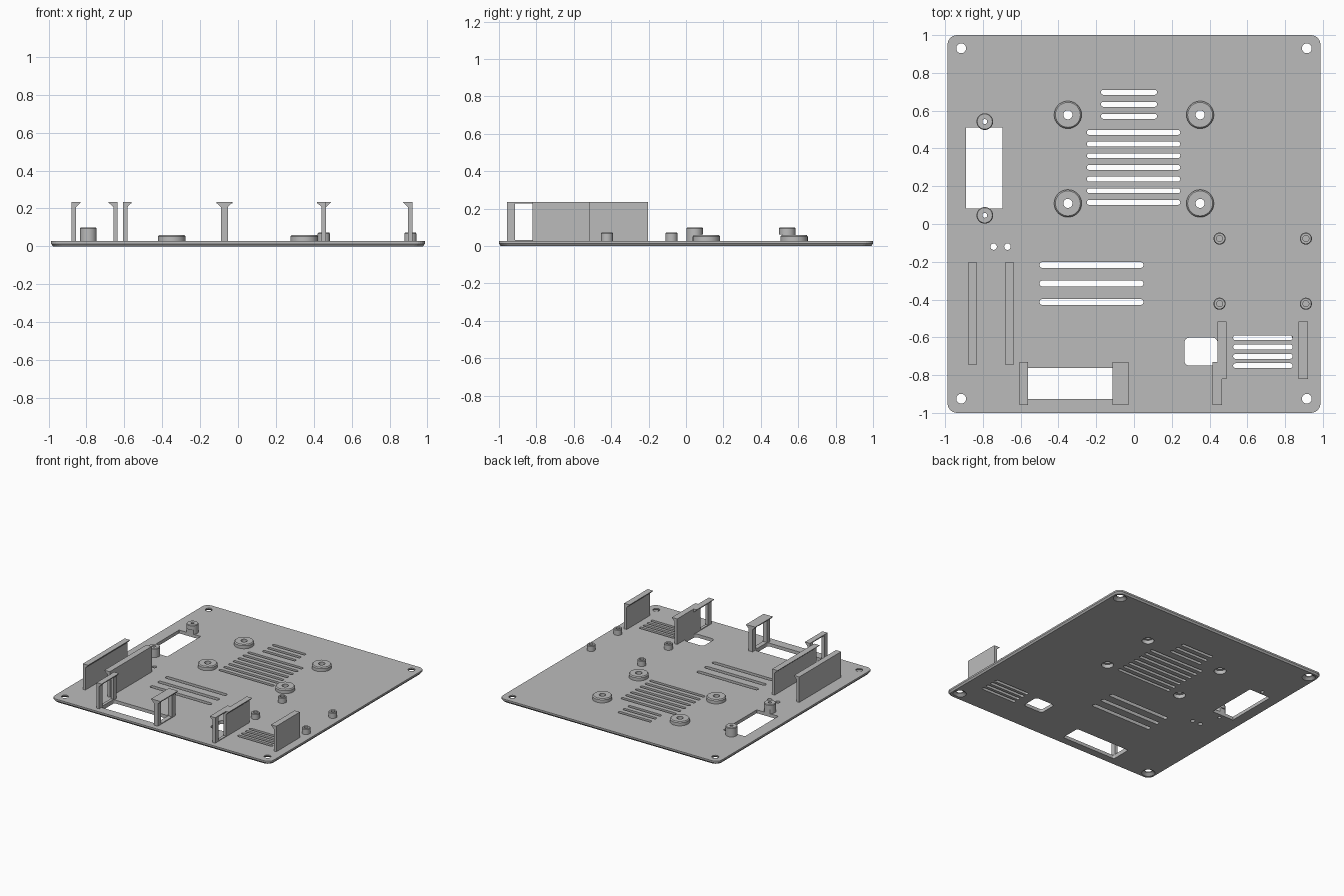
import bpy, bmesh, math
from mathutils import Vector

if "Cube" in bpy.data.objects:
    bpy.data.objects.remove(bpy.data.objects["Cube"], do_unlink=True)

T = 0.027      # plate thickness
TOP = 0.235    # top of the walls
LIP = 0.208    # where the hooked lip starts

grey = bpy.data.materials.new("plain grey")
grey.use_nodes = True
grey.diffuse_color = (0.5, 0.5, 0.5, 1)
grey.node_tree.nodes["Principled BSDF"].inputs["Base Color"].default_value = (0.5, 0.5, 0.5, 1)


def finish(name, bm, loc=(0, 0, 0), smooth=False):
    bmesh.ops.recalc_face_normals(bm, faces=bm.faces)
    mesh = bpy.data.meshes.new(name)
    bm.to_mesh(mesh)
    bm.free()
    mesh.materials.append(grey)
    obj = bpy.data.objects.new(name, mesh)
    obj.location = loc
    bpy.context.collection.objects.link(obj)
    if smooth:
        bpy.ops.object.select_all(action='DESELECT')
        obj.select_set(True)
        bpy.context.view_layer.objects.active = obj
        bpy.ops.object.shade_smooth_by_angle(angle=math.radians(30))
    return obj


def rounded(x0, x1, y0, y1, r, steps=6):
    """Outline of a rectangle with rounded corners."""
    pts = []
    corners = [(x1 - r, y1 - r), (x0 + r, y1 - r), (x0 + r, y0 + r), (x1 - r, y0 + r)]
    for i, (cx, cy) in enumerate(corners):
        for k in range(steps + 1):
            a = math.pi / 2 * (i + k / steps)
            pts.append((cx + r * math.cos(a), cy + r * math.sin(a)))
    return pts


def circle(x, y, r, n=32):
    return [(x + r * math.cos(math.tau * k / n), y + r * math.sin(math.tau * k / n))
            for k in range(n)]


def slots(x0, x1, y_first, y_last, count, h):
    for k in range(count):
        y = y_first + (y_last - y_first) * k / (count - 1)
        yield rounded(x0, x1, y - h / 2, y + h / 2, h * 0.49)


def lathe(name, profile, loc, cut=None):
    """Spin a closed (radius, z) profile; cut = (local y, side) slices it flat."""
    bm = bmesh.new()
    vs = [bm.verts.new((r, 0, z)) for r, z in profile]
    es = [bm.edges.new((v, vs[i - 1])) for i, v in enumerate(vs)]
    bmesh.ops.spin(bm, geom=vs + es, axis=(0, 0, 1), cent=(0, 0, 0),
                   angle=math.tau, steps=32)
    bmesh.ops.remove_doubles(bm, verts=bm.verts, dist=1e-5)
    if cut:
        geom = bm.verts[:] + bm.edges[:] + bm.faces[:]
        res = bmesh.ops.bisect_plane(bm, geom=geom, plane_co=(0, cut[0], 0),
                                     plane_no=(0, cut[1], 0), clear_outer=True)
        edges = [e for e in res["geom_cut"] if isinstance(e, bmesh.types.BMEdge)]
        bmesh.ops.holes_fill(bm, edges=edges, sides=0)
    return finish(name, bm, (*loc, 0), smooth=True)


def prism_y(name, pts, y0, y1):
    """Extrude an (x, z) profile along y."""
    bm = bmesh.new()
    face = bm.faces.new([bm.verts.new((x, y0, z)) for x, z in pts])
    ext = bmesh.ops.extrude_face_region(bm, geom=[face])
    moved = [v for v in ext["geom"] if isinstance(v, bmesh.types.BMVert)]
    bmesh.ops.translate(bm, verts=moved, vec=Vector((0, y1 - y0, 0)))
    return finish(name, bm)


def hooked(s0, s1, l0, l1):
    """Wall section: stem s0..s1 widening to a lip l0..l1 at the top."""
    z = T - 0.005
    return [(s0, z), (s1, z), (s1, LIP), (l1, TOP - 0.004), (l1, TOP),
            (l0, TOP), (l0, TOP - 0.004), (s0, LIP)]


# positions of the round features
corners = [(x, y) for x in (-0.915, 0.915) for y in (-0.925, 0.93)]
big = [(x, y) for x in (-0.35, 0.35) for y in (0.109, 0.578)]
small = [(x, y) for x in (0.453, 0.91) for y in (-0.077, -0.422)]
posts = [(-0.79, 0.542), (-0.79, 0.046)]

# base plate: filled outline with all openings
outlines = [rounded(-0.987, 0.987, -1, 1, 0.05)]
outlines += [circle(x, y, 0.05) for x, y in corners]
outlines += [circle(x, y, 0.045) for x, y in big]
outlines += [circle(x, y, 0.013) for x, y in posts]
outlines += [circle(x, -0.12, 0.017) for x in (-0.743, -0.67)]
outlines += slots(-0.175, 0.122, 0.697, 0.57, 3, 0.026)
outlines += slots(-0.25, 0.245, 0.485, 0.114, 7, 0.026)
outlines += slots(-0.5, 0.05, -0.217, -0.413, 3, 0.032)
outlines += slots(0.525, 0.84, -0.602, -0.75, 4, 0.026)
outlines.append(rounded(-0.89, -0.695, 0.082, 0.512, 0.004))
outlines.append(rounded(0.267, 0.442, -0.75, -0.602, 0.025))
outlines.append(rounded(-0.583, -0.09, -0.927, -0.763, 0.015))

curve = bpy.data.curves.new("plate_outline", 'CURVE')
curve.dimensions = '2D'
curve.fill_mode = 'BOTH'
curve.extrude = T / 2
for pts in outlines:
    sp = curve.splines.new('POLY')
    sp.points.add(len(pts) - 1)
    for p, (x, y) in zip(sp.points, pts):
        p.co = (x, y, 0, 1)
    sp.use_cyclic_u = True
helper = bpy.data.objects.new("plate_outline", curve)
bpy.context.collection.objects.link(helper)
deps = bpy.context.evaluated_depsgraph_get()
flat = bpy.data.meshes.new_from_object(helper.evaluated_get(deps))
bm = bmesh.new()
bm.from_mesh(flat)
bpy.data.objects.remove(helper, do_unlink=True)
bpy.data.meshes.remove(flat)
bmesh.ops.translate(bm, verts=bm.verts, vec=Vector((0, 0, T / 2)))
bmesh.ops.remove_doubles(bm, verts=bm.verts, dist=1e-5)
bmesh.ops.bisect_plane(bm, geom=bm.verts[:] + bm.edges[:] + bm.faces[:],
                       plane_co=(0, 0, T / 2), plane_no=(0, 0, 1))
# chamfer the lower outer rim
for v in bm.verts:
    if v.co.z < 0.001 and abs(v.co.x) + abs(v.co.y) > 1.93:
        v.co.x *= 0.99
        v.co.y *= 0.99
for f in bm.faces:
    f.smooth = False
finish("base_plate", bm)

# countersunk corner holes
for p in corners:
    lathe("corner_screw_hole", [(0.05, 0), (0.05, T), (0.026, T), (0.026, 0.018)], p)

# large standoffs, recessed from below
for p in big:
    lathe("large_standoff", [(0.073, T - 0.004), (0.073, 0.052), (0.066, 0.06), (0.024, 0.06),
                             (0.024, 0.03), (0.045, 0.03), (0.045, 0), (0.046, 0),
                             (0.046, T - 0.004)], p)

# small blind standoffs
for p in small:
    lathe("small_standoff", [(0.032, T - 0.004), (0.032, 0.068), (0.028, 0.073),
                             (0.016, 0.073), (0.016, T - 0.004)], p)

# posts beside the side opening, notched below where they overhang it
for p, cut in zip(posts, ((-0.03, -1), (0.036, 1))):
    lathe("post_top", [(0.044, 0.062), (0.044, 0.095), (0.04, 0.1),
                       (0.013, 0.1), (0.013, 0.062)], p)
    lathe("post_foot", [(0.044, T - 0.004), (0.044, 0.062), (0.013, 0.062),
                        (0.013, T - 0.004)], p, cut)

# long hooked walls
for name, section, y0, y1 in (
        ("right_outer_wall", (-0.879, -0.855, -0.879, -0.832), -0.745, -0.204),
        ("right_inner_wall", (-0.657, -0.635, -0.684, -0.635), -0.745, -0.204),
        ("left_inner_wall", (0.442, 0.465, 0.442, 0.49), -0.82, -0.517),
        ("left_outer_wall", (0.897, 0.92, 0.872, 0.92), -0.82, -0.517)):
    prism_y(name, hooked(*section), y0, y1)

# open clip frames along the front: two hooked legs, a thin bridge and a sill
for name, (s0, s1, l0, l1) in (
        ("right_clip", (-0.607, -0.583, -0.607, -0.562)),
        ("middle_clip", (-0.09, -0.053, -0.113, -0.03)),
        ("left_clip", (0.442, 0.465, 0.416, 0.465))):
    prism_y(name + "_front_leg", hooked(s0, s1, l0, l1), -0.957, -0.915)
    prism_y(name + "_back_leg", hooked(s0, s1, l0, l1), -0.772, -0.73)
    for part, x0, x1, z0, z1 in (("_bridge", l0, l1, TOP - 0.008, TOP),
                                 ("_sill", s0, s1, T - 0.005, T + 0.006)):
        prism_y(name + part, [(x0, z0), (x1, z0), (x1, z1), (x0, z1)], -0.915, -0.772)
